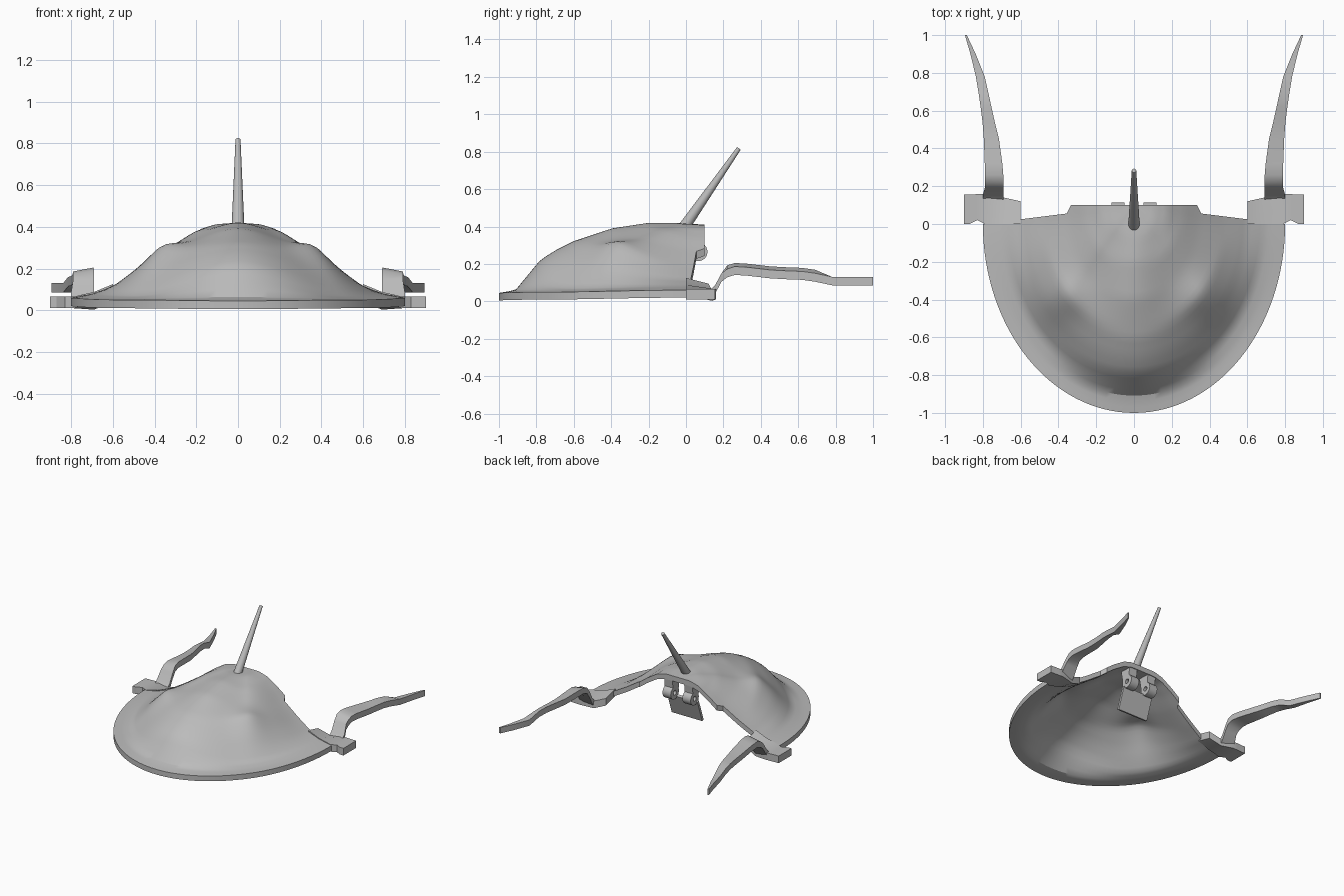
import bpy, bmesh, math
from mathutils import Vector, Matrix

cube = bpy.data.objects.get("Cube")
if cube:
    bpy.data.objects.remove(cube, do_unlink=True)

grey = bpy.data.materials.new("shell_grey")
grey.use_nodes = True
COLOUR = (0.5, 0.5, 0.5, 1)
grey.diffuse_color = COLOUR
grey.node_tree.nodes["Principled BSDF"].inputs["Base Color"].default_value = COLOUR


def finish(name, bm, angle=35):
    bmesh.ops.remove_doubles(bm, verts=bm.verts, dist=0.0005)
    bmesh.ops.recalc_face_normals(bm, faces=bm.faces)
    mesh = bpy.data.meshes.new(name)
    bm.to_mesh(mesh)
    bm.free()
    mesh.materials.append(grey)
    ob = bpy.data.objects.new(name, mesh)
    bpy.context.collection.objects.link(ob)
    bpy.ops.object.select_all(action='DESELECT')
    ob.select_set(True)
    bpy.context.view_layer.objects.active = ob
    bpy.ops.object.shade_smooth_by_angle(angle=math.radians(angle))
    return ob


def slab(name, rows, thick, angle=35):
    """Closed sheet: a grid of top points, copied straight down."""
    bm = bmesh.new()
    top = [[bm.verts.new(p) for p in row] for row in rows]
    low = [[bm.verts.new((x, y, max(0, z - thick))) for x, y, z in row] for row in rows]
    n, m = len(rows), len(rows[0])
    for grid in (top, low):
        for i in range(n - 1):
            for j in range(m - 1):
                bm.faces.new((grid[i][j], grid[i + 1][j], grid[i + 1][j + 1], grid[i][j + 1]))
    border = ([(i, 0) for i in range(n)] + [(n - 1, j) for j in range(1, m)]
              + [(i, m - 1) for i in range(n - 2, -1, -1)] + [(0, j) for j in range(m - 2, 0, -1)])
    for (a, b), (c, d) in zip(border, border[1:] + border[:1]):
        bm.faces.new((top[a][b], top[c][d], low[c][d], low[a][b]))
    return finish(name, bm, angle)


def sample(profile, t):
    for (a, za), (b, zb) in zip(profile, profile[1:]):
        if t <= b:
            return za + (zb - za) * (t - a) / (b - a)
    return profile[-1][1]


# Domed shell: rays fan out from the rear crown to an elliptical rim
REAR = [(0, .41), (.13, .41), (.22, .39), (.33, .335), (.43, .275), (.6, .185),
        (.75, .115), (.87, .08), (1, .06)]
DIAGONAL = [(0, .41), (.15, .415), (.3, .385), (.45, .33), (.6, .285), (.72, .195),
            (.86, .07), (.93, .053), (1, .05)]
FRONT = [(0, .41), (.15, .42), (.27, .42), (.45, .39), (.64, .32), (.73, .27),
         (.8, .22), (.92, .06), (1, .045)]
RAYS, STEPS = 64, 36


def shell_point(i, j):
    a, t = math.pi * i / RAYS, j / STEPS
    x, y = 0.8 * math.cos(a) * t, 0.1 + (-math.sin(a) - 0.1) * t
    w = 2 * min(a, math.pi - a) / (math.pi / 2)
    pair = (REAR, DIAGONAL) if w < 1 else (DIAGONAL, FRONT)
    f = w if w < 1 else w - 1
    f = f * f * (3 - 2 * f)
    z = sample(pair[0], t) * (1 - f) + sample(pair[1], t) * f
    # eye ridge on each side
    z += 0.032 * math.exp(-((abs(x) - .36) ** 2 + (y + .39) ** 2) / .012)
    # straight rear edge of the crown
    if i in (0, RAYS) and abs(x) < 0.345:
        y = 0.1
    return x, y, z


slab("shell", [[shell_point(i, j) for j in range(STEPS + 1)] for i in range(RAYS + 1)], 0.04, 32)

# Rear corner brackets: x, front y, back y, top z
BRACKET = [(.60, 0, .12, .125), (.69, 0, .14, .088), (.79, 0, .16, .065),
           (.83, .02, .158, .065), (.87, 0, .156, .065), (.90, 0, .155, .065)]
# Rear side spines: y, inner x, outer x, top z
SIDE_SPINE = [(.13, .69, .80, .06), (.155, .69, .80, .085), (.19, .69, .79, .15), (.22, .69, .79, .185),
              (.26, .692, .79, .198), (.32, .697, .79, .195), (.45, .715, .795, .18),
              (.54, .737, .802, .175), (.62, .755, .812, .172), (.69, .77, .822, .162),
              (.78, .79, .837, .131), (.9, .838, .866, .13), (1, .885, .895, .13)]
for side, label in ((1, "left"), (-1, "right")):
    slab(label + "_bracket", [[(side * x, y0, z), (side * x, y1, z if x > .7 else z - .03)]
                              for x, y0, y1, z in BRACKET], 0.055, 20)
    slab(label + "_side_spine", [[(side * a, y, z + (.007 if .2 < y < .7 else 0)),
                                  (side * b, y, z - (.012 if .2 < y < .7 else 0))]
                                 for y, a, b, z in SIDE_SPINE], 0.045)

# Tall tapered spine on the crown
base, tip = Vector((0, -.015, .39)), Vector((0, .283, .818))
axis = tip - base
bm = bmesh.new()
bmesh.ops.create_cone(bm, cap_ends=True, segments=20, radius1=.031, radius2=.012, depth=axis.length,
                      matrix=Matrix.Translation((base + tip) / 2)
                      @ axis.to_track_quat('Z', 'Y').to_matrix().to_4x4())
finish("crown_spine", bm)


# Hinge under the crown: two bored knuckles hanging from webs, and a tilted leaf
def knuckle(name, x0, x1, cy, cz, outer=.05, bore=.018, sides=24):
    bm = bmesh.new()
    rings = []
    for k in range(sides):
        a = 2 * math.pi * k / sides
        c, s = math.cos(a), math.sin(a)
        rings.append([bm.verts.new((x, cy + r * c, cz + r * s))
                      for x, r in ((x0, outer), (x1, outer), (x1, bore), (x0, bore))])
    for p, q in zip(rings, rings[1:] + rings[:1]):
        for k in range(4):
            n = (k + 1) % 4
            bm.faces.new((p[k], p[n], q[n], q[k]))
    finish(name, bm)


def prism(name, profile, x0, x1):
    """Side profile in y, z extruded across x."""
    bm = bmesh.new()
    face = bm.faces.new([bm.verts.new((x0, y, z)) for y, z in profile])
    out = bmesh.ops.extrude_face_region(bm, geom=[face])
    bmesh.ops.translate(bm, vec=(x1 - x0, 0, 0),
                        verts=[v for v in out["geom"] if isinstance(v, bmesh.types.BMVert)])
    finish(name, bm)


for side, label in ((1, "left"), (-1, "right")):
    x0, x1 = sorted((side * .05, side * .12))
    knuckle(label + "_hinge_knuckle", x0, x1, .065, .265)
    prism(label + "_hinge_web", [(.02, .27), (.045, .285), (.085, .285), (.095, .38), (.0, .38)], x0, x1)
prism("hinge_leaf", [(.045, .23), (.03, .24), (-.03, .07), (-.012, .065)], -.13, .13)
